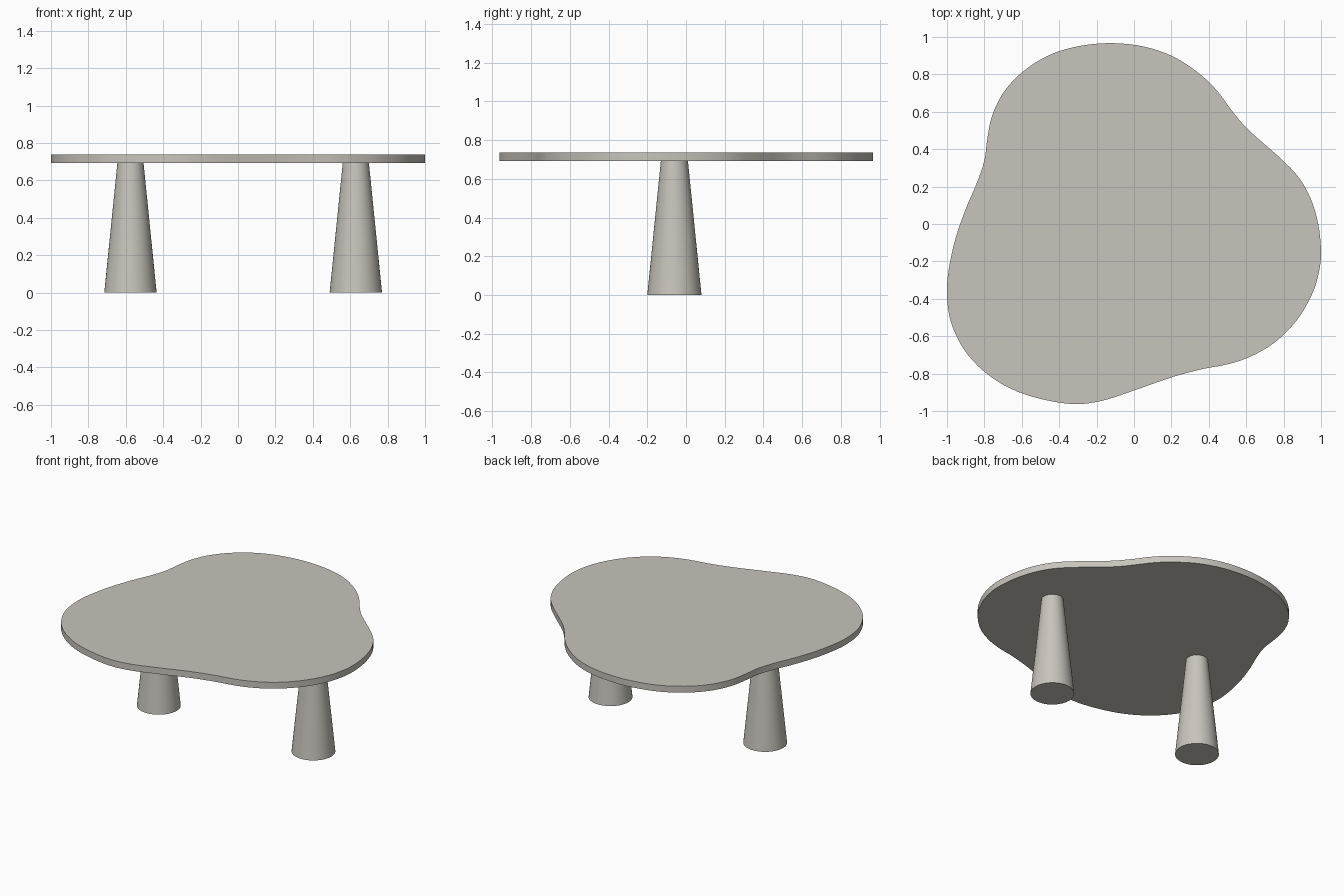
import bpy, bmesh
from mathutils import Vector

if "Cube" in bpy.data.objects:
    bpy.data.objects.remove(bpy.data.objects["Cube"])

mat = bpy.data.materials.new("warm grey stone")
mat.diffuse_color = (0.58, 0.555, 0.505, 1)
mat.use_nodes = True
mat.node_tree.nodes["Principled BSDF"].inputs["Base Color"].default_value = mat.diffuse_color


def finish(name, bm):
    bmesh.ops.recalc_face_normals(bm, faces=bm.faces)
    me = bpy.data.meshes.new(name)
    bm.to_mesh(me)
    bm.free()
    me.materials.append(mat)
    ob = bpy.data.objects.new(name, me)
    bpy.context.collection.objects.link(ob)
    bpy.ops.object.select_all(action='DESELECT')
    ob.select_set(True)
    bpy.context.view_layer.objects.active = ob
    bpy.ops.object.shade_smooth_by_angle(angle=0.6)
    return ob


def closed_spline(pts, steps):
    """Catmull-Rom curve through a closed loop of points."""
    out, n = [], len(pts)
    for i in range(n):
        a, b, c, d = (Vector(pts[(i + k) % n]) for k in (-1, 0, 1, 2))
        for s in range(steps):
            t = s / steps
            out.append(0.5 * (2 * b + (c - a) * t + (2 * a - 5 * b + 4 * c - d) * t ** 2
                              + (3 * b - a - 3 * c + d) * t ** 3))
    return out


# Three-lobed pebble outline of the top
outline = [
    (1.0, -0.15), (0.985, 0.0), (0.945, 0.135), (0.88, 0.25), (0.79, 0.345), (0.70, 0.425),
    (0.60, 0.515), (0.52, 0.61), (0.45, 0.705), (0.36, 0.795), (0.22, 0.89), (0.06, 0.947),
    (-0.12, 0.967), (-0.30, 0.95), (-0.46, 0.90), (-0.60, 0.81), (-0.70, 0.70),
    (-0.76, 0.575), (-0.785, 0.45), (-0.80, 0.34), (-0.84, 0.22), (-0.90, 0.08),
    (-0.955, -0.08), (-0.99, -0.24), (-1.0, -0.37), (-0.98, -0.52), (-0.91, -0.67),
    (-0.80, -0.79), (-0.66, -0.88), (-0.50, -0.935), (-0.32, -0.963), (-0.17, -0.945),
    (0.0, -0.89), (0.20, -0.82), (0.36, -0.777), (0.50, -0.75), (0.62, -0.71),
    (0.75, -0.635), (0.87, -0.515), (0.95, -0.38), (0.988, -0.26)]

bm = bmesh.new()
face = bm.faces.new([bm.verts.new((p.x, p.y, 0.692)) for p in closed_spline(outline, 4)])
ext = bmesh.ops.extrude_face_region(bm, geom=[face], use_keep_orig=True)
bmesh.ops.translate(bm, vec=(0, 0, 0.045),
                    verts=[v for v in ext["geom"] if isinstance(v, bmesh.types.BMVert)])
finish("table_top", bm)

# Two tapered round legs
for name, x in (("left_leg", -0.575), ("right_leg", 0.63)):
    bm = bmesh.new()
    bmesh.ops.create_cone(bm, cap_ends=True, segments=64, radius1=0.14, radius2=0.07, depth=0.692)
    bmesh.ops.translate(bm, verts=bm.verts, vec=(x, -0.06, 0.346))
    finish(name, bm)
